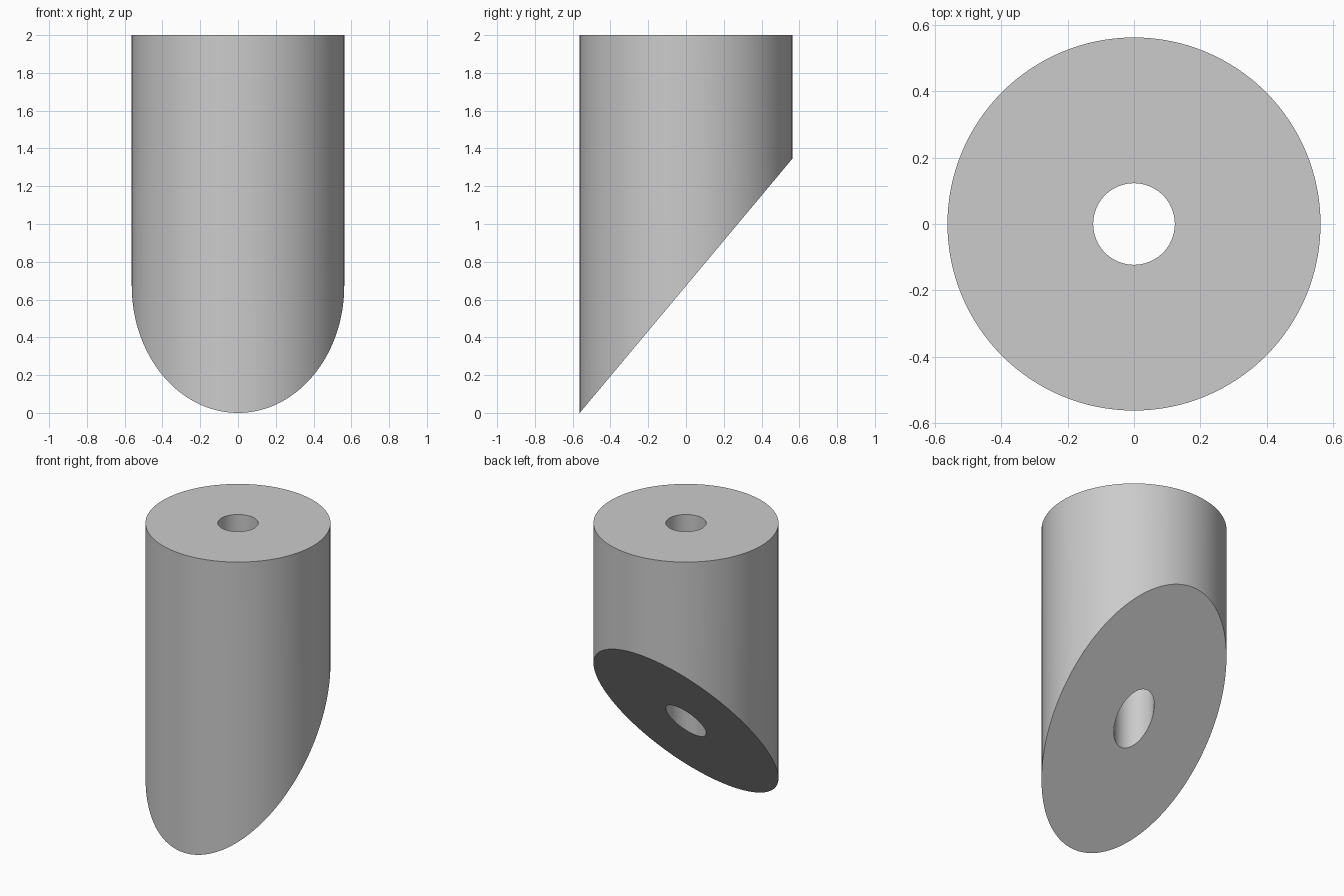
import bpy, bmesh
from math import sin, cos, tau, radians

if "Cube" in bpy.data.objects:
    bpy.data.objects.remove(bpy.data.objects["Cube"], do_unlink=True)

OUTER, BORE, TOP = 0.5625, 0.123, 2.0
BACK_Z = 1.345          # height of the slanted cut at the back
SEGMENTS = 128

grey = bpy.data.materials.new("light grey")
grey.use_nodes = True
colour = (0.6, 0.6, 0.6, 1)
grey.diffuse_color = colour
grey.node_tree.nodes["Principled BSDF"].inputs["Base Color"].default_value = colour


def cut_height(y):
    return BACK_Z * (y + OUTER) / (2 * OUTER)


def ring(bm, radius, slanted):
    verts = []
    for i in range(SEGMENTS):
        a = tau * i / SEGMENTS
        x, y = radius * cos(a), radius * sin(a)
        verts.append(bm.verts.new((x, y, cut_height(y) if slanted else TOP)))
    return verts


# Tube: outer wall, flat top, bore and slanted bottom as four bands
bm = bmesh.new()
loops = [ring(bm, OUTER, True), ring(bm, OUTER, False),
         ring(bm, BORE, False), ring(bm, BORE, True)]
for k, lower in enumerate(loops):
    upper = loops[(k + 1) % 4]
    for i in range(SEGMENTS):
        j = (i + 1) % SEGMENTS
        bm.faces.new((lower[i], lower[j], upper[j], upper[i]))
bmesh.ops.recalc_face_normals(bm, faces=bm.faces)
mesh = bpy.data.meshes.new("angled_tube")
bm.to_mesh(mesh)
bm.free()
mesh.materials.append(grey)

tube = bpy.data.objects.new("angled_tube", mesh)
bpy.context.collection.objects.link(tube)
bpy.ops.object.select_all(action='DESELECT')
tube.select_set(True)
bpy.context.view_layer.objects.active = tube
bpy.ops.object.shade_smooth_by_angle(angle=radians(30))
